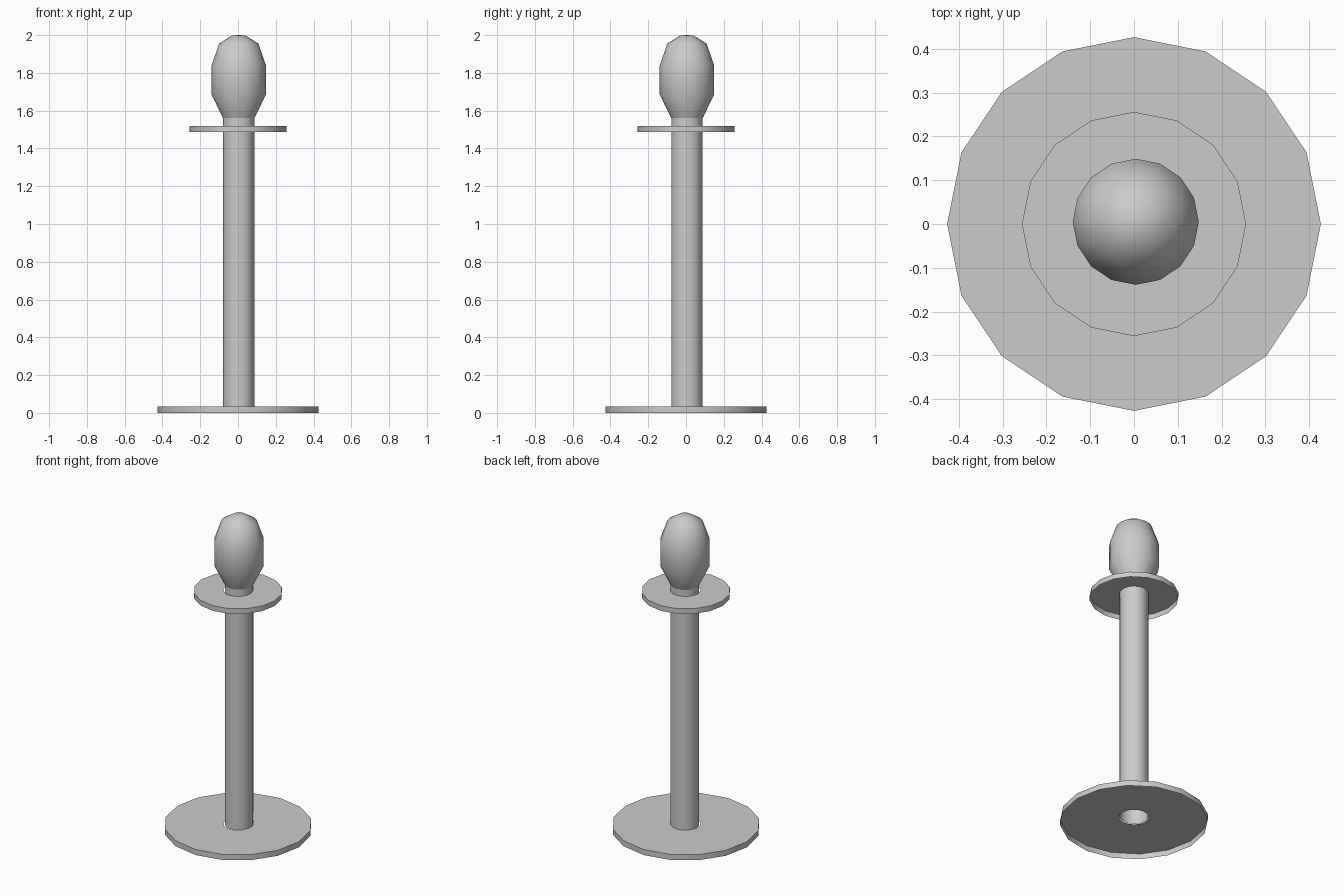
import bpy, bmesh
from math import cos, sin, pi, radians

if "Cube" in bpy.data.objects:
    bpy.data.objects.remove(bpy.data.objects["Cube"])

SIDES = 16


def lathe(name, profile, centre=(0, 0), smooth_angle=30):
    """Revolve (radius, z) points around a vertical axis; radius 0 makes a tip."""
    bm = bmesh.new()
    rings = []
    for r, z in profile:
        n = SIDES if r > 0 else 1
        rings.append([bm.verts.new((centre[0] + r * cos(2 * pi * i / SIDES),
                                    centre[1] + r * sin(2 * pi * i / SIDES), z))
                      for i in range(n)])
    for a, b in zip(rings, rings[1:]):
        for i in range(SIDES):
            j = (i + 1) % SIDES
            if len(b) == 1:
                bm.faces.new((a[i], a[j], b[0]))
            else:
                bm.faces.new((a[i], a[j], b[j], b[i]))
    mesh = bpy.data.meshes.new(name)
    bm.to_mesh(mesh)
    bm.free()
    obj = bpy.data.objects.new(name, mesh)
    bpy.context.collection.objects.link(obj)
    bpy.ops.object.select_all(action='DESELECT')
    bpy.context.view_layer.objects.active = obj
    obj.select_set(True)
    bpy.ops.object.shade_smooth_by_angle(angle=radians(smooth_angle))
    return obj


def open_disc(name, radius, z0, z1):
    """Rim and top only: the underside is open, with a hole for the pole."""
    return lathe(name, [(radius, z0), (radius, z1), (0.085, z1)])


open_disc("base_disc", 0.427, 0.0, 0.035)
open_disc("upper_disc", 0.256, 1.487, 1.52)

# Hollow pole standing on the top of the base disc
AXIS = (0.004, 0.005)
lathe("pole", [(0.083, 0.033), (0.083, 1.56)], AXIS)

# Rounded knob, sharp where it meets the pole
lathe("knob", [(0.083, 1.56), (0.144, 1.685), (0.144, 1.84),
               (0.104, 1.955), (0.036, 1.998), (0, 2.0)], AXIS, 40)
